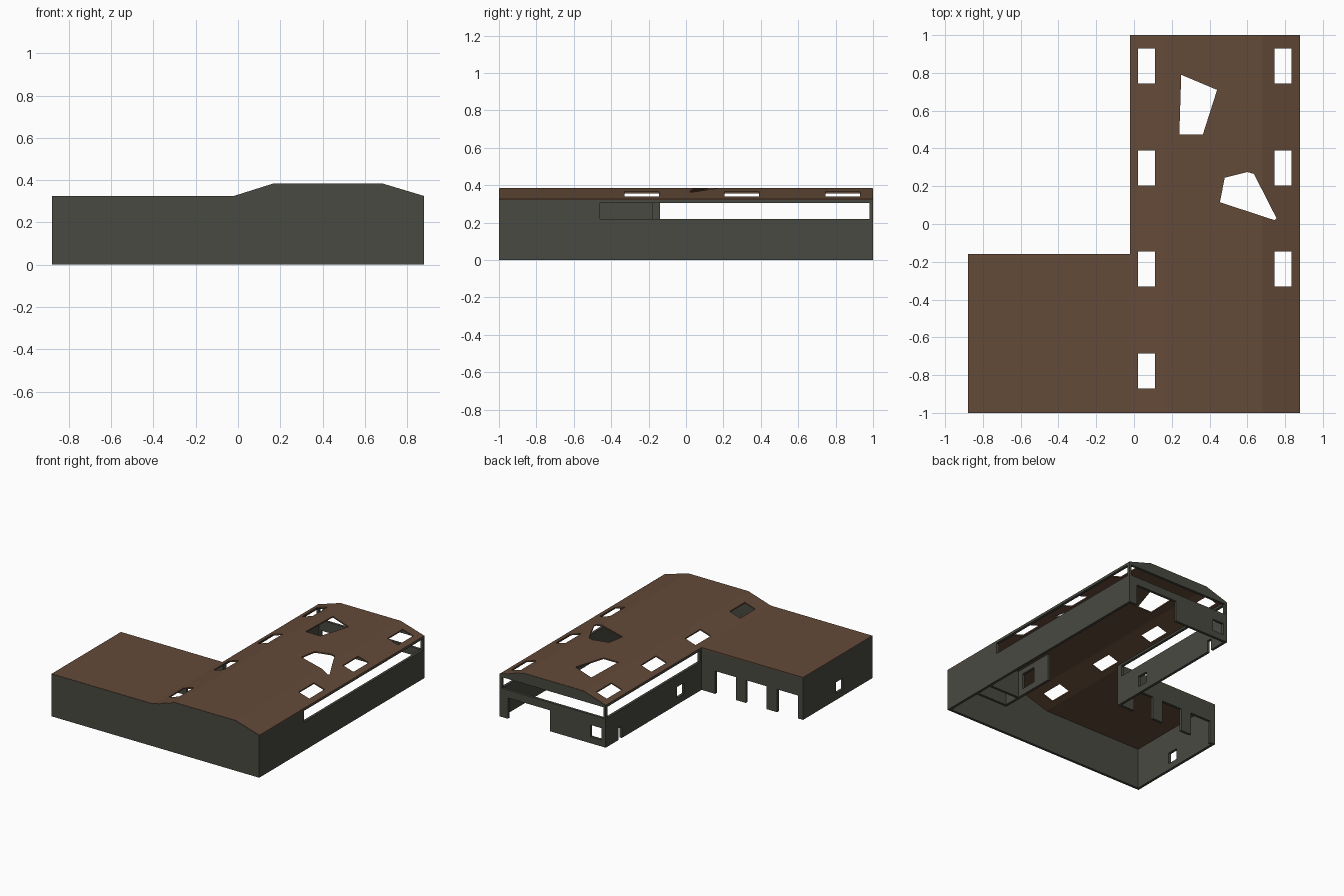
import bpy, bmesh
from mathutils import Vector

if "Cube" in bpy.data.objects:
    bpy.data.objects.remove(bpy.data.objects["Cube"])


def material(name, rgb):
    m = bpy.data.materials.new(name)
    m.diffuse_color = (*rgb, 1)
    m.use_nodes = True
    m.node_tree.nodes["Principled BSDF"].inputs["Base Color"].default_value = m.diffuse_color
    return m


GREY = material("wall grey", (0.065, 0.067, 0.053))
BROWN = material("roof brown", (0.127, 0.069, 0.040))
T = 0.02          # wall thickness
EAVE = 0.325
RIDGE = 0.385


def prism(name, points, offset, mat=None):
    """Solid made by pushing a flat outline along an offset."""
    bm = bmesh.new()
    face = bm.faces.new([bm.verts.new(p) for p in points])
    out = bmesh.ops.extrude_face_region(bm, geom=[face])
    moved = [g for g in out["geom"] if isinstance(g, bmesh.types.BMVert)]
    bmesh.ops.translate(bm, verts=moved, vec=Vector(offset))
    bmesh.ops.recalc_face_normals(bm, faces=bm.faces)
    mesh = bpy.data.meshes.new(name)
    bm.to_mesh(mesh)
    bm.free()
    obj = bpy.data.objects.new(name, mesh)
    bpy.context.collection.objects.link(obj)
    if mat:
        mesh.materials.append(mat)
    return obj


def cut(obj, cutters):
    """Cut openings, then remove the cutters."""
    bpy.context.view_layer.objects.active = obj
    for c in cutters:
        c.hide_render = True
        mod = obj.modifiers.new("opening", "BOOLEAN")
        mod.operation = "DIFFERENCE"
        mod.solver = "EXACT"
        mod.object = c
        bpy.ops.object.modifier_apply(modifier=mod.name)
        bpy.data.objects.remove(c)


def rect(u0, u1, v0, v1):
    return [(u0, v0), (u1, v0), (u1, v1), (u0, v1)]


def wall(name, axis, pos, outline, thick, holes=()):
    """Wall at x or y = pos, outline in (along, height), holes as rectangles."""
    if axis == "x":
        place = lambda d: lambda p: (pos + d, p[0], p[1])
        vec = lambda t: (t, 0, 0)
    else:
        place = lambda d: lambda p: (p[0], pos + d, p[1])
        vec = lambda t: (0, t, 0)
    obj = prism(name, list(map(place(0), outline)), vec(thick), GREY)
    cut(obj, [prism("cutter", list(map(place(-thick), rect(*h))), vec(3 * thick))
              for h in holes])
    return obj


# Roof line of the main wing, left to right
ROOF = [(-0.02, EAVE), (0.17, RIDGE), (0.68, RIDGE), (0.88, EAVE)]
TOP = [(x, z - 0.002) for x, z in reversed(ROOF)]
STRIP = (0.22, 0.305)

# Outer walls
wall("front_wall", "y", -1, [(-0.88, 0), (0.88, 0)] + TOP + [(-0.88, EAVE - 0.002)], T)
wall("back_wall", "y", 1, [(-0.02, 0), (0.88, 0)] + TOP, -T,
     [(0.0, 0.86, *STRIP), (0.45, 0.81, -0.1, 0.16), (0.015, 0.11, 0.05, 0.14)])
wall("right_wall", "x", 0.88, rect(-1, 1, 0, EAVE - 0.004), -T, [(-0.46, 0.98, *STRIP)])
wall("main_left_wall", "x", -0.02, rect(-0.16, 1, 0, EAVE - 0.004), T,
     [(-0.14, 0.98, *STRIP), (0.05, 0.135, 0.05, 0.135), (0.805, 0.845, -0.1, 0.09)])
wall("wing_end_wall", "x", -0.88, rect(-1, -0.16, 0, EAVE - 0.004), T,
     [(-0.645, -0.56, 0.05, 0.135)])
wall("wing_back_wall", "y", -0.16, rect(-0.88, 0.0, 0, EAVE - 0.004), -T,
     [(x, x + 0.175, -0.1, 0.175) for x in (-0.835, -0.57, -0.31)])

# Low inner room
wall("room_side_wall", "x", 0.59, rect(-0.70, -0.22, 0, 0.21), T,
     [(-0.50, -0.37, 0.05, 0.17)])
wall("room_front_wall", "y", -0.70, rect(0.59, 0.87, 0, 0.21), T)
wall("room_back_wall", "y", -0.54, rect(0.59, 0.87, 0, 0.21), -T)

# Roof over the main wing, with skylights and two broken holes
section = ROOF + [(x, z - 0.01) for x, z in reversed(ROOF)]
roof = prism("main_roof", [(x, -0.998, z) for x, z in section], (0, 1.996, 0), BROWN)
skylights = [rect(x, x + 0.09, y, y + 0.185)
             for x in (0.02, 0.745) for y in (0.745, 0.205, -0.33, -0.87)][:-1]
broken = [[(0.25, 0.79), (0.44, 0.71), (0.365, 0.475), (0.24, 0.475)],
          [(0.455, 0.115), (0.48, 0.245), (0.60, 0.275), (0.635, 0.265),
           (0.755, 0.03), (0.745, 0.02)]]
cut(roof, [prism("cutter", [(x, y, 0.2) for x, y in h], (0, 0, 0.4))
           for h in skylights + broken])

# Flat roof over the side wing
prism("wing_roof", [(x, y, EAVE) for x, y in rect(-0.88, -0.02, -0.998, -0.16)],
      (0, 0, -0.01), BROWN)
